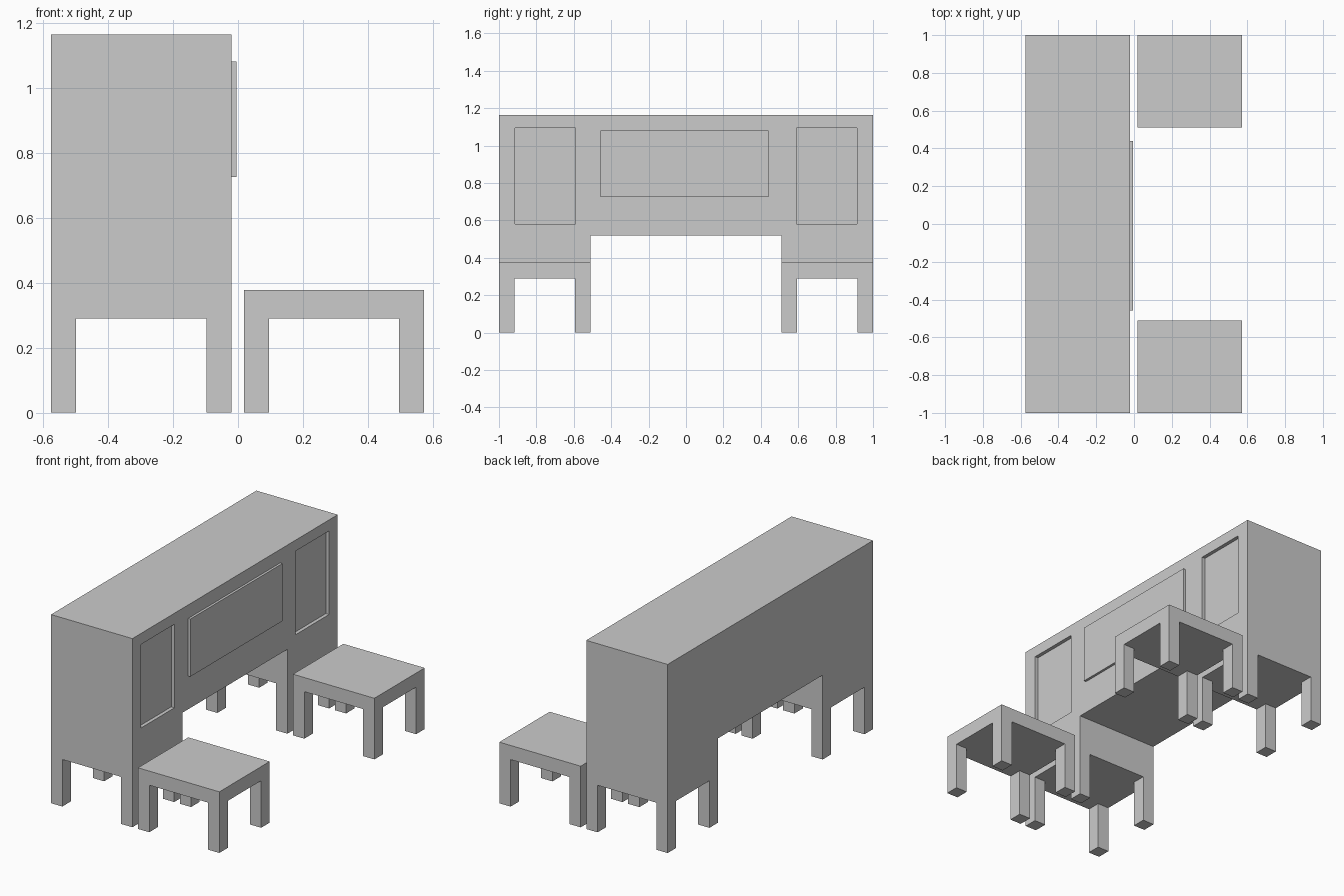
import bpy

if "Cube" in bpy.data.objects:
    bpy.data.objects.remove(bpy.data.objects["Cube"])

LEG_H = 0.29
LEG_X, LEG_Y = 0.077, 0.083
Y_IN, Y_OUT = 0.51, 1.0
CAB_X = (-0.575, -0.02)
STOOL_X = (0.018, 0.573)


def prism(name, profile, x0, x1):
    """Extrude a counter-clockwise (y, z) profile from x0 to x1."""
    n = len(profile)
    verts = [(x, y, z) for x in (x0, x1) for y, z in profile]
    faces = [tuple(reversed(range(n))), tuple(range(n, 2 * n))]
    faces += [(i, (i + 1) % n, n + (i + 1) % n, n + i) for i in range(n)]
    mesh = bpy.data.meshes.new(name)
    mesh.from_pydata(verts, [], faces)
    obj = bpy.data.objects.new(name, mesh)
    bpy.context.collection.objects.link(obj)
    return obj


def box(name, x, y, z):
    return prism(name, [(y[0], z[0]), (y[1], z[0]), (y[1], z[1]), (y[0], z[1])], *x)


def span(side, a, b):
    """Y range from a to b, mirrored to the given side."""
    return tuple(sorted((side * a, side * b)))


def four_legs(name, xs, side):
    for x in ((xs[0], xs[0] + LEG_X), (xs[1] - LEG_X, xs[1])):
        for y in (span(side, Y_IN, Y_IN + LEG_Y), span(side, Y_OUT - LEG_Y, Y_OUT)):
            box(name, x, y, (0, LEG_H))


# Cabinet body: bridge shape with two end pedestals
cabinet = prism("cabinet_body", [
    (-Y_OUT, LEG_H), (-Y_IN, LEG_H), (-Y_IN, 0.52), (Y_IN, 0.52),
    (Y_IN, LEG_H), (Y_OUT, LEG_H), (Y_OUT, 1.163), (-Y_OUT, 1.163)], *CAB_X)

# Raised centre panel
box("centre_panel", (CAB_X[1], -0.005), (-0.457, 0.44), (0.725, 1.08))

for side in (-1, 1):
    # Shallow recess in the cabinet face
    cutter = box("recess_cutter", (CAB_X[1] - 0.022, 0.1), span(side, 0.59, 0.915), (0.58, 1.095))
    cutter.hide_render = True
    cutter.hide_viewport = False
    cutter.display_type = 'WIRE'
    cut = cabinet.modifiers.new("recess", 'BOOLEAN')
    cut.operation = 'DIFFERENCE'
    cut.solver = 'EXACT'
    cut.object = cutter
    bpy.context.view_layer.objects.active = cabinet
    bpy.ops.object.modifier_apply(modifier=cut.name)
    bpy.data.objects.remove(cutter)

    # Cabinet legs
    four_legs("cabinet_leg", CAB_X, side)

    # Stool with four legs
    box("stool_seat", STOOL_X, span(side, Y_IN, Y_OUT), (LEG_H, 0.377))
    four_legs("stool_leg", STOOL_X, side)
